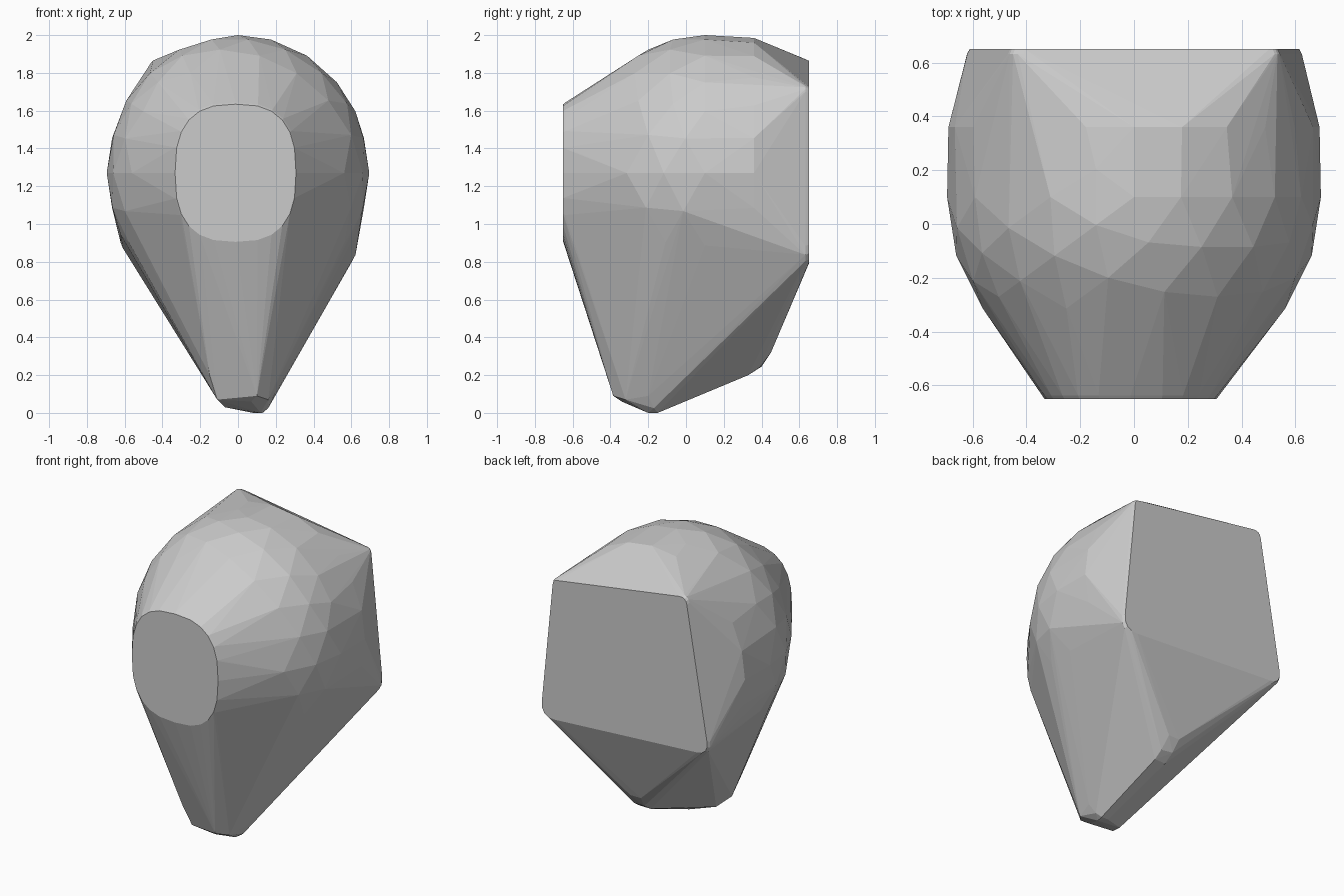
import bpy, bmesh
from math import sin, cos, pi, radians, copysign
from mathutils import Vector

if "Cube" in bpy.data.objects:
    bpy.data.objects.remove(bpy.data.objects["Cube"])

pts = []

# Rounded main volume: a faceted ellipsoid
tmp = bmesh.new()
bmesh.ops.create_icosphere(tmp, subdivisions=3, radius=1.0)
pts += [Vector((v.co.x * 0.695, 0.1 + v.co.y * 0.705, 1.27 + v.co.z * 0.73))
        for v in tmp.verts if v.co.y < 0.3 and v.co.z > -0.75]
tmp.free()

# Arc that carries the round volume towards the back
for i in range(15):
    a = radians(-15 + 15 * i)
    pts.append(Vector((0.69 * cos(a), 0.36, 1.27 + 0.715 * sin(a))))

# Flat rounded front face with a slim chamfer
def spow(v, p):
    return copysign(abs(v) ** p, v)

for y, s in ((-0.65, 0.985), (-0.638, 1.01)):
    for i in range(24):
        a = 2 * pi * i / 24
        pts.append(Vector((-0.013 + 0.325 * s * spow(cos(a), 0.75), y,
                           1.27 + 0.37 * s * spow(sin(a), 0.75))))

# Tilted four-sided back face with rounded corners
corners = [Vector(c) for c in ((-0.46, 1.88), (0.54, 1.73), (0.635, 0.775), (-0.635, 0.85))]
radii = (0.05, 0.03, 0.11, 0.09)
mid = Vector((0.02, 1.31))
for i, c in enumerate(corners):
    a = c + (corners[i - 1] - c).normalized() * radii[i]
    b = c + (corners[(i + 1) % 4] - c).normalized() * radii[i]
    for k in range(5):
        t = k / 4
        p = a * (1 - t) ** 2 + c * 2 * t * (1 - t) + b * t * t
        q = mid + (p - mid) * 0.985
        pts.append(Vector((p.x, 0.632, p.y)))
        pts.append(Vector((q.x, 0.65, q.y)))

# Narrow base tip and the keel running to the back
pts += [Vector(p) for p in (
    (-0.15, -0.37, 0.20), (-0.15, -0.28, 0.14), (-0.11, -0.33, 0.07),
    (-0.07, -0.22, 0.03), (0.10, -0.385, 0.09), (0.07, -0.34, 0.06),
    (0.16, -0.32, 0.07), (0.19, -0.20, 0.09), (0.16, -0.17, 0.025),
    (0.13, -0.15, 0.0), (0.08, -0.15, 0.0), (0.12, -0.20, 0.0),
    (0.03, 0.33, 0.20), (0.11, 0.33, 0.20), (0.03, 0.40, 0.245),
    (0.11, 0.39, 0.24), (0.02, 0.45, 0.32), (0.10, 0.45, 0.32))]

# Wrap everything in one faceted shell
bm = bmesh.new()
for p in pts:
    bm.verts.new(p)
res = bmesh.ops.convex_hull(bm, input=bm.verts[:])
loose = [v for v in bm.verts if not v.link_faces]
bmesh.ops.delete(bm, geom=loose, context='VERTS')
bmesh.ops.dissolve_limit(bm, angle_limit=radians(1), verts=bm.verts[:], edges=bm.edges[:])
bmesh.ops.recalc_face_normals(bm, faces=bm.faces[:])
mesh = bpy.data.meshes.new("faceted_shell")
bm.to_mesh(mesh)
bm.free()
obj = bpy.data.objects.new("faceted_shell", mesh)
bpy.context.collection.objects.link(obj)
